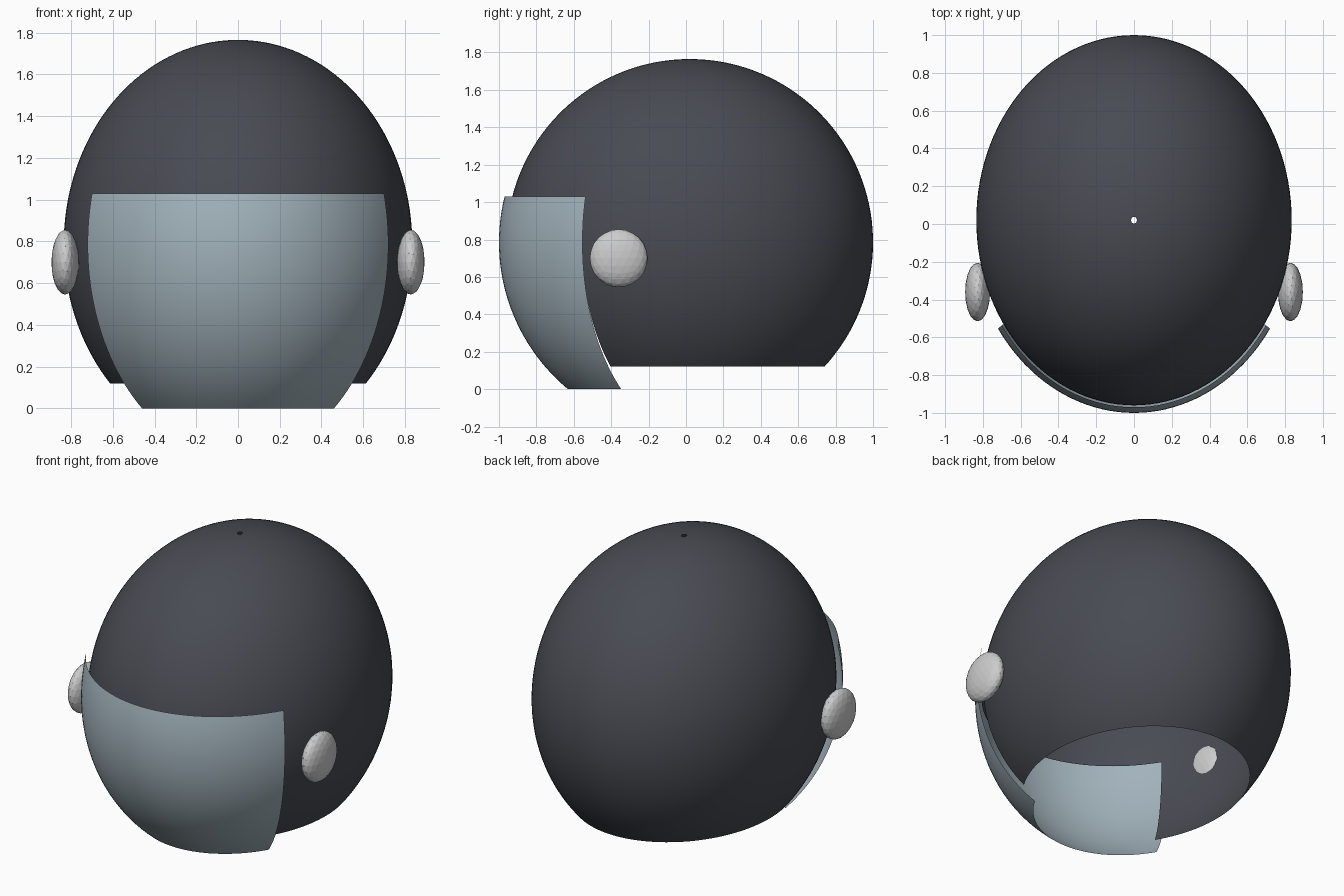
import bpy, bmesh
from math import sin, cos, asin, acos, radians

if "Cube" in bpy.data.objects:
    bpy.data.objects.remove(bpy.data.objects["Cube"])

CENTRE = (0, 0.02, 0.785)


def material(name, rgb):
    m = bpy.data.materials.new(name)
    m.diffuse_color = (*rgb, 1)
    m.use_nodes = True
    m.node_tree.nodes["Principled BSDF"].inputs["Base Color"].default_value = m.diffuse_color
    return m


def add_patch(bm, radii, lon, lat, cols, rows):
    """Ellipsoid patch; longitude 0 is the front, turning towards +x."""
    grid = []
    for j in range(rows + 1):
        b = lat[0] + (lat[1] - lat[0]) * j / rows
        row = []
        for i in range(cols + 1):
            a = radians(lon[0] + (lon[1] - lon[0]) * i / cols)
            row.append(bm.verts.new((CENTRE[0] + radii[0] * sin(a) * cos(b),
                                     CENTRE[1] - radii[1] * cos(a) * cos(b),
                                     CENTRE[2] + radii[2] * sin(b))))
        grid.append(row)
    for r0, r1 in zip(grid, grid[1:]):
        for i in range(cols):
            bm.faces.new((r0[i], r0[i + 1], r1[i + 1], r1[i]))


def finish(bm, name, mat):
    bmesh.ops.remove_doubles(bm, verts=bm.verts, dist=1e-5)
    for f in bm.faces:
        f.smooth = True
    mesh = bpy.data.meshes.new(name)
    bm.to_mesh(mesh)
    bm.free()
    mesh.materials.append(mat)
    obj = bpy.data.objects.new(name, mesh)
    bpy.context.collection.objects.link(obj)
    return obj


def lat_at(z, rz):
    return asin((z - CENTRE[2]) / rz)


# Shell: full dome with a tiny crown hole, lower part open at the face
shell_r = (0.835, 0.98, 0.98)
brow = lat_at(0.775, shell_r[2])
bm = bmesh.new()
add_patch(bm, shell_r, (54, 414), (brow, acos(0.018)), 120, 36)
add_patch(bm, shell_r, (54, 306), (lat_at(0.12, shell_r[2]), brow), 84, 18)
finish(bm, "helmet_shell", material("shell_dark", (0.065, 0.07, 0.085)))

# Visor: thin curved sheet just outside the shell
visor_r = (0.871, 1.02, 1.02)
bm = bmesh.new()
add_patch(bm, visor_r, (-55.8, 55.8),
          (lat_at(0, visor_r[2]), lat_at(1.03, visor_r[2])), 40, 28)
finish(bm, "visor", material("visor_blue", (0.36, 0.45, 0.50)))

# Side pivots: flattened faceted balls
for side, label in ((1, "right"), (-1, "left")):
    bpy.ops.mesh.primitive_ico_sphere_add(
        subdivisions=3, radius=1, location=(side * 0.828, -0.36, 0.70))
    pivot = bpy.context.object
    pivot.name = "pivot_" + label
    pivot.scale = (0.066, 0.155, 0.155)
